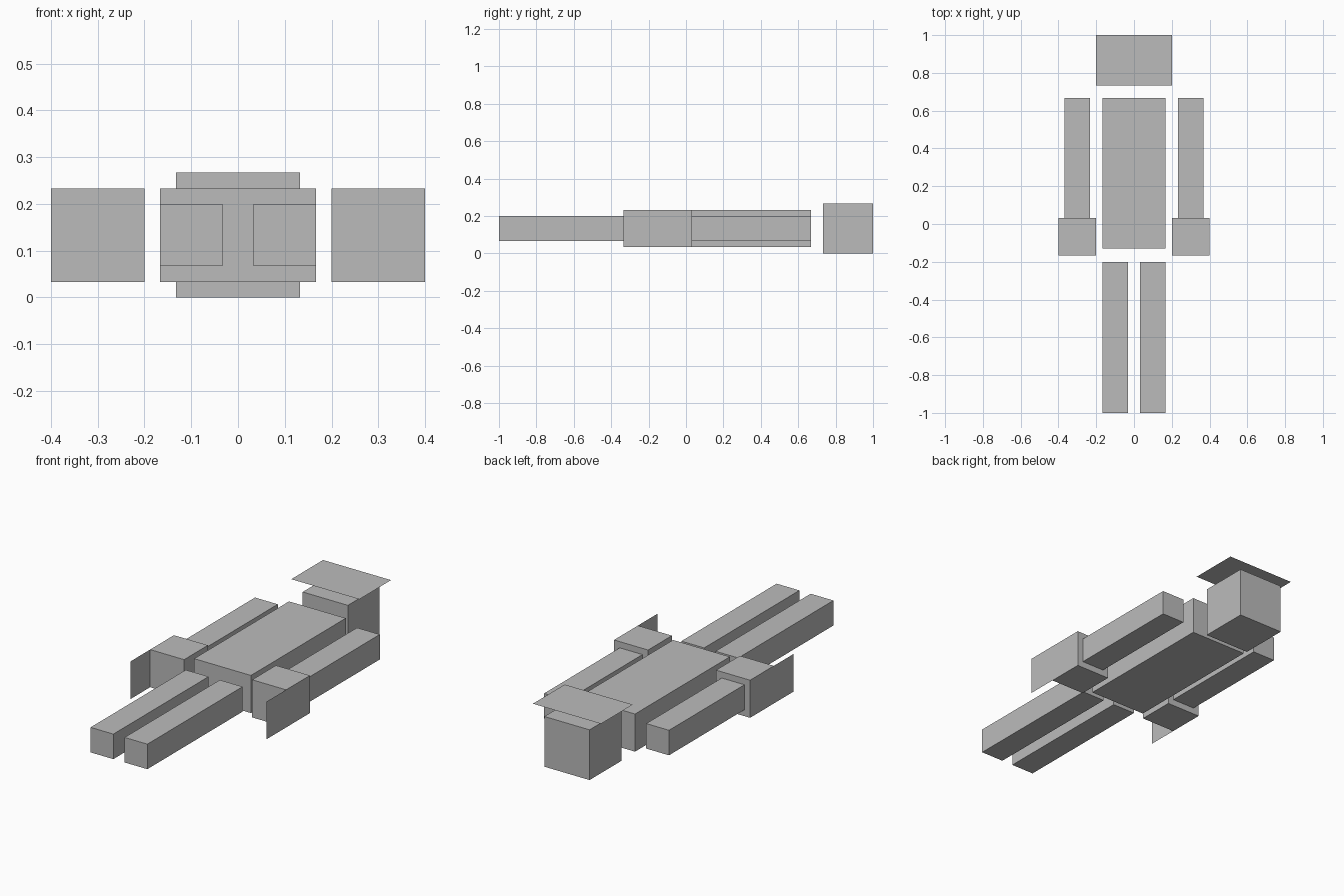
import bpy
import bmesh
from mathutils import Vector

if "Cube" in bpy.data.objects:
    bpy.data.objects.remove(bpy.data.objects["Cube"])

grey = bpy.data.materials.new("light_grey")
grey.diffuse_color = (0.5, 0.5, 0.5, 1)
grey.use_nodes = True
grey.node_tree.nodes["Principled BSDF"].inputs["Base Color"].default_value = grey.diffuse_color


def add_object(name, bm):
    mesh = bpy.data.meshes.new(name)
    bm.to_mesh(mesh)
    bm.free()
    mesh.materials.append(grey)
    obj = bpy.data.objects.new(name, mesh)
    bpy.context.collection.objects.link(obj)
    return obj


def box(name, x, y, z):
    """Box spanning the given (min, max) ranges."""
    low, high = Vector((x[0], y[0], z[0])), Vector((x[1], y[1], z[1]))
    bm = bmesh.new()
    bmesh.ops.create_cube(bm, size=1)
    bmesh.ops.scale(bm, vec=high - low, verts=bm.verts)
    bmesh.ops.translate(bm, vec=(low + high) / 2, verts=bm.verts)
    return add_object(name, bm)


def sheet(name, corners):
    """Single flat face."""
    bm = bmesh.new()
    bm.faces.new([bm.verts.new(c) for c in corners])
    return add_object(name, bm)


def side_range(side, inner, outer):
    return sorted((side * inner, side * outer))


# Head with a flat brim floating just above it
box("head", (-0.133, 0.133), (0.733, 1.0), (0.0, 0.267))
sheet("hat_brim", [(-0.2, 0.733, 0.317), (0.2, 0.733, 0.317),
                   (0.2, 1.0, 0.317), (-0.2, 1.0, 0.317)])

# Torso
box("torso", (-0.167, 0.167), (-0.13, 0.667), (0.033, 0.233))

# Limbs, mirrored left and right
for label, s in (("left", -1), ("right", 1)):
    box(label + "_arm", side_range(s, 0.233, 0.367), (0.033, 0.667), (0.067, 0.2))
    box(label + "_hand", side_range(s, 0.2, 0.4), (-0.167, 0.033), (0.033, 0.233))
    box(label + "_leg", side_range(s, 0.033, 0.167), (-1.0, -0.2), (0.067, 0.2))
    # Flat guard on the outer side of the hand, reaching forward
    guard = [(s * 0.4, -0.333, 0.033), (s * 0.4, 0.033, 0.033),
             (s * 0.4, 0.033, 0.233), (s * 0.4, -0.333, 0.233)]
    sheet(label + "_hand_guard", guard if s > 0 else guard[::-1])
